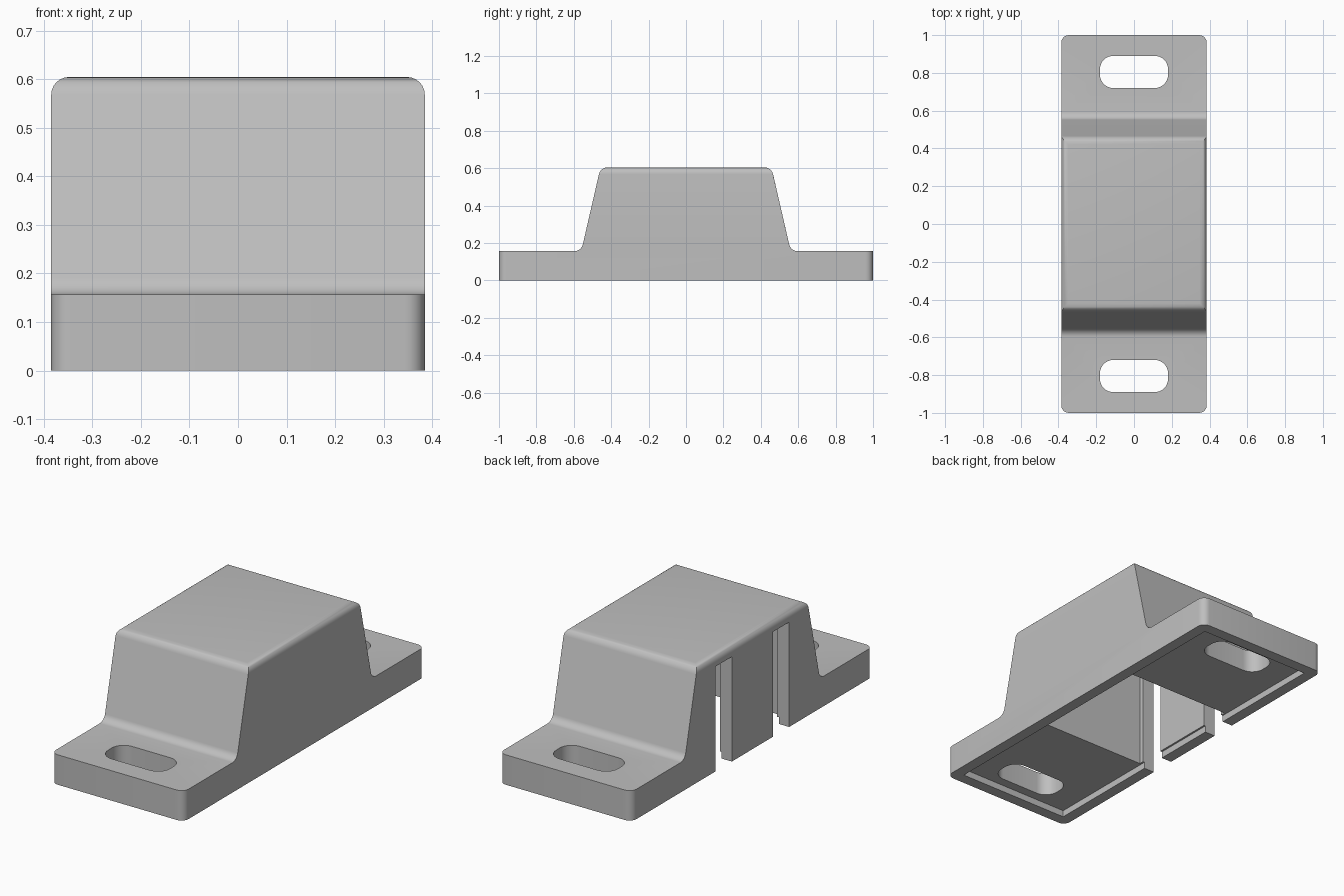
import bpy, bmesh, math
from mathutils import Vector

cube = bpy.data.objects.get("Cube")
if cube:
    bpy.data.objects.remove(cube, do_unlink=True)

HALF_W, FOOT_Z, TOP_Z = 0.385, 0.157, 0.605
FOOT_Y, TOP_Y = 0.56, 0.457

grey = bpy.data.materials.new("plain grey")
grey.use_nodes = True
grey.diffuse_color = (0.52, 0.52, 0.52, 1)
grey.node_tree.nodes["Principled BSDF"].inputs["Base Color"].default_value = (0.52, 0.52, 0.52, 1)


def make_object(name, bm):
    bmesh.ops.recalc_face_normals(bm, faces=bm.faces)
    mesh = bpy.data.meshes.new(name)
    bm.to_mesh(mesh)
    bm.free()
    mesh.materials.append(grey)
    obj = bpy.data.objects.new(name, mesh)
    bpy.context.collection.objects.link(obj)
    return obj


def bevel_where(bm, rule, offset, segments=6):
    """Round every edge whose two ends satisfy the rule."""
    edges = [e for e in bm.edges if rule(e.verts[0].co, e.verts[1].co)]
    bmesh.ops.bevel(bm, geom=edges, offset=offset, segments=segments,
                    profile=0.5, affect='EDGES')


def box_cutter(name, low, high, radius=0):
    """Box between two corners, with optional rounded upright edges."""
    bm = bmesh.new()
    bmesh.ops.create_cube(bm, size=1)
    low, high = Vector(low), Vector(high)
    for v in bm.verts:
        v.co = (low + high) / 2 + v.co * (high - low)
    if radius:
        bevel_where(bm, lambda a, b: abs(a.z - b.z) > 0.01, radius, 8)
    obj = make_object(name, bm)
    obj.hide_render = True
    return obj


# Cover body: stepped side profile extruded across the width
half = [(1, 0), (1, FOOT_Z), (FOOT_Y, FOOT_Z), (TOP_Y, TOP_Z)]
profile = half + [(-y, z) for y, z in reversed(half)]
bm = bmesh.new()
face = bm.faces.new([bm.verts.new((-HALF_W, y, z)) for y, z in profile])
ext = bmesh.ops.extrude_face_region(bm, geom=[face])
bmesh.ops.translate(bm, vec=(2 * HALF_W, 0, 0),
                    verts=[v for v in ext["geom"] if isinstance(v, bmesh.types.BMVert)])
bmesh.ops.recalc_face_normals(bm, faces=bm.faces)

# Rounded top rim, inner foot bends and flange corners
bevel_where(bm, lambda a, b: min(a.z, b.z) > TOP_Z - 0.001, 0.037)
bevel_where(bm, lambda a, b: abs(a.x - b.x) > 0.7 and max(abs(a.y), abs(b.y)) < FOOT_Y + 0.001
            and abs(a.z - FOOT_Z) < 0.001, 0.035)
bevel_where(bm, lambda a, b: min(abs(a.y), abs(b.y)) > 0.999
            and abs(a.z - b.z) > 0.1, 0.04)
body = make_object("bracket_cover", bm)

# Underside recess, main cavity, side wall slots and mounting holes
cutters = [
    box_cutter("recess_cutter", (-0.325, -0.94, -0.1), (0.325, 0.94, 0.035)),
    box_cutter("cavity_cutter", (-0.315, -0.33, -0.12), (0.315, 0.33, 0.553)),
]
for s in (-1, 1):
    y0, y1 = sorted((s * 0.17, s * 0.305))
    cutters.append(box_cutter("slot_cutter", (-0.5, y0, -0.14), (-0.25, y1, 0.55)))
    y0, y1 = sorted((s * 0.72, s * 0.89))
    cutters.append(box_cutter("hole_cutter", (-0.18, y0, -0.16), (0.18, y1, 0.3), 0.07))

for cutter in cutters:
    mod = body.modifiers.new(cutter.name, 'BOOLEAN')
    mod.operation = 'DIFFERENCE'
    mod.solver = 'EXACT'
    mod.object = cutter

# Bake the cuts and drop the cutters
bpy.context.view_layer.update()
graph = bpy.context.evaluated_depsgraph_get()
cut_mesh = bpy.data.meshes.new_from_object(body.evaluated_get(graph))
body.modifiers.clear()
body.data = cut_mesh
cut_mesh.materials.clear()
cut_mesh.materials.append(grey)
for p in cut_mesh.polygons:
    p.material_index = 0
for cutter in cutters:
    bpy.data.objects.remove(cutter, do_unlink=True)

bpy.ops.object.select_all(action='DESELECT')
body.select_set(True)
bpy.context.view_layer.objects.active = body
bpy.ops.object.shade_smooth_by_angle(angle=math.radians(30))
